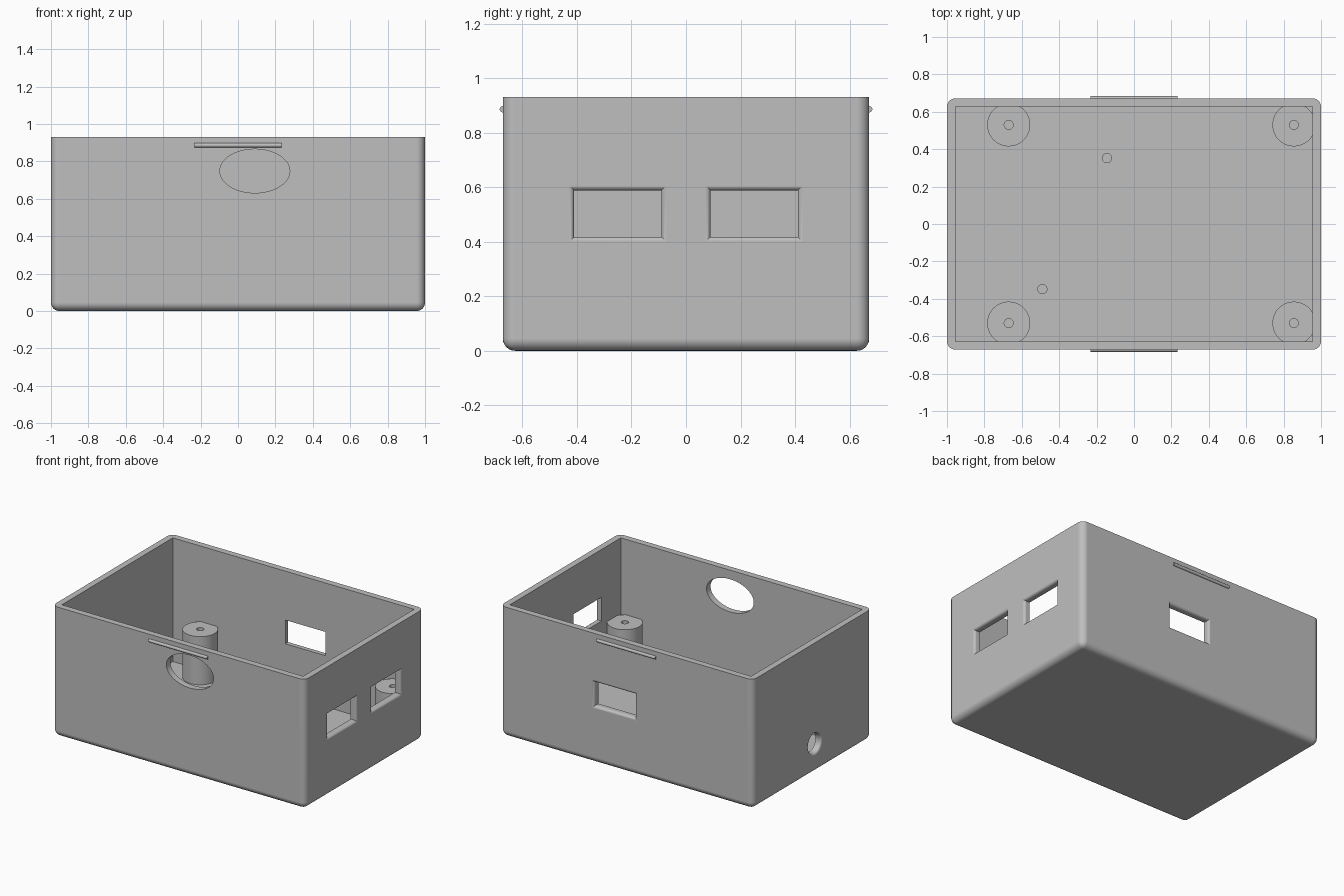
import bpy, bmesh, math
from mathutils import Vector, Matrix

cube = bpy.data.objects.get("Cube")
if cube:
    bpy.data.objects.remove(cube, do_unlink=True)

HX, HY, TOP = 1.0, 0.672, 0.93      # outer half sizes and height
WALL, ROUND, FILLET = 0.045, 0.045, 0.018

grey = bpy.data.materials.new("plain grey")
grey.use_nodes = True
colour = (0.52, 0.52, 0.52, 1)
grey.diffuse_color = colour
grey.node_tree.nodes["Principled BSDF"].inputs["Base Color"].default_value = colour


def make(name, bm):
    bmesh.ops.recalc_face_normals(bm, faces=bm.faces)
    mesh = bpy.data.meshes.new(name)
    bm.to_mesh(mesh)
    bm.free()
    mesh.materials.append(grey)
    ob = bpy.data.objects.new(name, mesh)
    bpy.context.collection.objects.link(ob)
    return ob


def activate(ob):
    bpy.ops.object.select_all(action='DESELECT')
    bpy.context.view_layer.objects.active = ob
    ob.select_set(True)


def block(x, y, z0, z1):
    bm = bmesh.new()
    size = Matrix.Diagonal((2 * x, 2 * y, z1 - z0, 1))
    bmesh.ops.create_cube(bm, size=1, matrix=Matrix.Translation((0, 0, (z0 + z1) / 2)) @ size)
    return bm


def cylinder(x, y, r, z0, z1):
    bm = bmesh.new()
    bmesh.ops.create_cone(bm, cap_ends=True, segments=48, radius1=r, radius2=r, depth=z1 - z0,
                          matrix=Matrix.Translation((x, y, (z0 + z1) / 2)))
    return bm


def combine(target, name, bm, operation):
    tool = make(name, bm)
    tool.hide_render = True
    mod = target.modifiers.new(name, 'BOOLEAN')
    mod.operation, mod.solver, mod.object = operation, 'EXACT', tool
    activate(target)
    bpy.ops.object.modifier_apply(modifier=name)
    bpy.data.objects.remove(tool, do_unlink=True)


def rectangle(a, b):
    return lambda g: [(sx * (a + g), sz * (b + g)) for sx, sz in ((1, 1), (-1, 1), (-1, -1), (1, -1))]


def ellipse(a, b, n=64):
    angles = [2 * math.pi * i / n for i in range(n)]
    return lambda g: [((a + g) * math.cos(t), (b + g) * math.sin(t)) for t in angles]


def opening(centre, outward, outline, fillet):
    """Loft a cutter through a wall, rounded over at the outer face."""
    centre, outward = Vector(centre), Vector(outward)
    along = outward.cross(Vector((0, 0, 1)))
    steps = [(-0.03, fillet)]
    if fillet:
        for i in range(7):
            a = math.pi / 2 * (1 - i / 6)
            steps.append((fillet * (1 - math.sin(a)), fillet * (1 - math.cos(a))))
    steps.append((WALL + 0.03, 0))
    bm = bmesh.new()
    rings = [[bm.verts.new(centre - outward * d + along * u + Vector((0, 0, v)))
              for u, v in outline(g)] for d, g in steps]
    for low, high in zip(rings, rings[1:]):
        n = len(low)
        for i in range(n):
            j = (i + 1) % n
            bm.faces.new((low[i], low[j], high[j], high[i]))
    bm.faces.new(rings[0])
    bm.faces.new(rings[-1])
    return bm


# Outer body, rounded on every edge except the open rim
bm = block(HX, HY, 0, TOP)
edges = [e for e in bm.edges if min(v.co.z for v in e.verts) < TOP / 2]
bmesh.ops.bevel(bm, geom=edges, offset=ROUND, segments=6, profile=0.5, affect='EDGES')
body = make("enclosure_body", bm)

# Hollow interior
combine(body, "cavity", block(HX - WALL, HY - WALL, WALL, TOP + 0.1), 'DIFFERENCE')

# Corner screw posts, merged with the walls, then drilled
posts = [(x, y) for x in (-0.67, 0.855) for y in (-0.53, 0.53)]
for x, y in posts:
    combine(body, "screw_post", cylinder(x, y, 0.115, 0.02, 0.39), 'UNION')
for x, y in posts:
    combine(body, "screw_hole", cylinder(x, y, 0.024, 0.12, 0.45), 'DIFFERENCE')

# Small locating pins on the floor
for x, y in ((-0.145, 0.352), (-0.49, -0.348)):
    combine(body, "floor_pin", cylinder(x, y, 0.027, 0.02, 0.14), 'UNION')

# Wall openings
slot = rectangle(0.16, 0.085)
for name, centre, outward, outline, fillet in (
        ("right_slot_front", (HX, -0.25, 0.503), (1, 0, 0), slot, FILLET),
        ("right_slot_back", (HX, 0.25, 0.503), (1, 0, 0), slot, FILLET),
        ("back_slot", (0.095, HY, 0.495), (0, 1, 0), slot, FILLET),
        ("left_cable_hole", (-HX, -0.03, 0.21), (-1, 0, 0), ellipse(0.07, 0.07), FILLET),
        ("front_oval", (0.09, -HY, 0.748), (0, -1, 0), ellipse(0.187, 0.117), 0)):
    combine(body, name, opening(centre, outward, outline, fillet), 'DIFFERENCE')

# Rounded snap ridges on the front and back walls
ridges = []
for name, side in (("front_snap_ridge", -1), ("back_snap_ridge", 1)):
    bm = cylinder(0, 0, 0.0115, -0.233, 0.233)
    bmesh.ops.transform(bm, verts=bm.verts, matrix=Matrix.Translation((0, side * HY, 0.886))
                        @ Matrix.Rotation(math.pi / 2, 4, 'Y'))
    ridges.append(make(name, bm))

# Smooth curves with crisp edges
for ob in [body] + ridges:
    activate(ob)
    bpy.ops.object.shade_smooth_by_angle(angle=math.radians(30))
    weighted = ob.modifiers.new("clean_shading", 'WEIGHTED_NORMAL')
    weighted.keep_sharp = True
